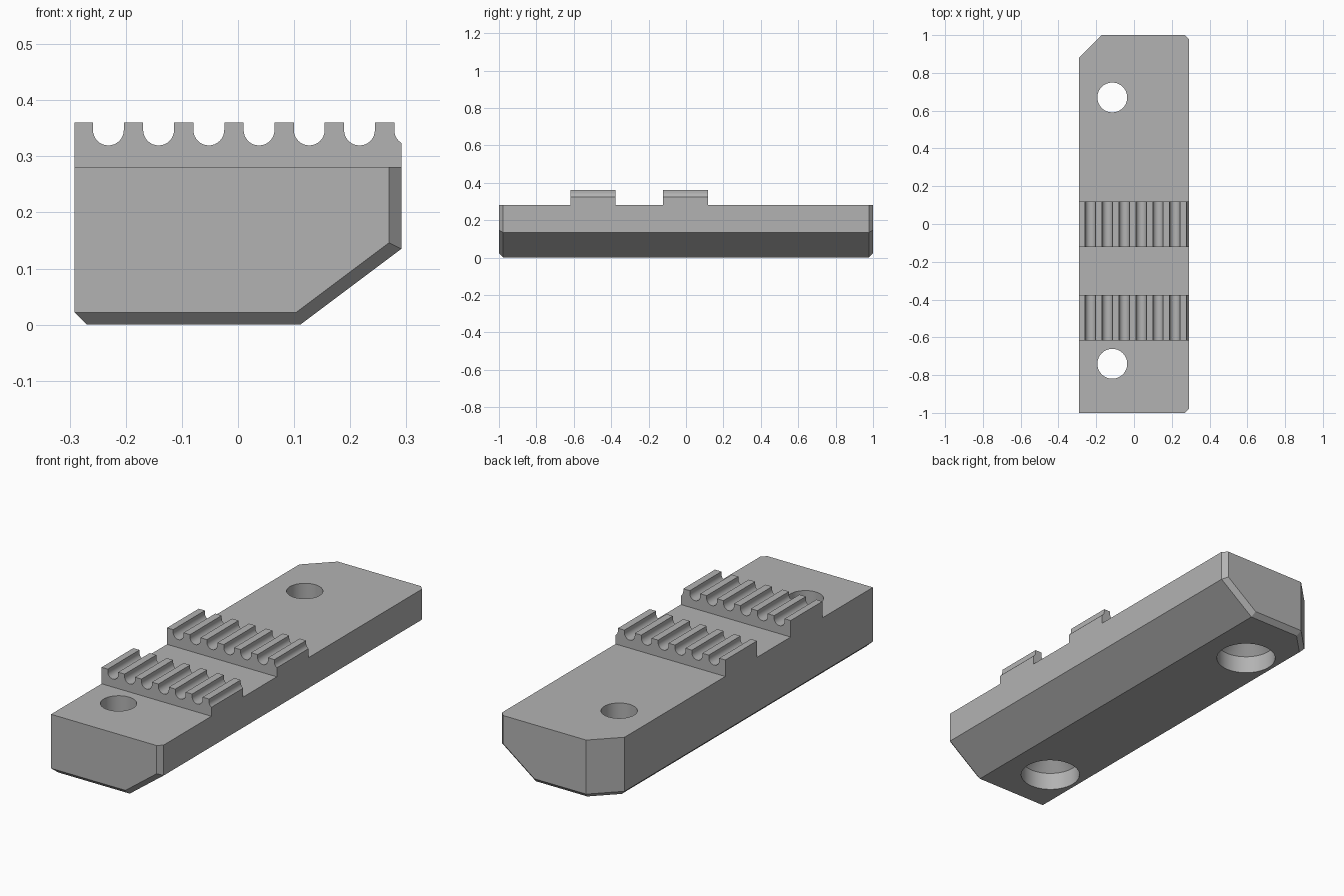
import bpy, bmesh, math
from mathutils import Vector

if "Cube" in bpy.data.objects:
    bpy.data.objects.remove(bpy.data.objects["Cube"])

HALF_W, BODY_H, RIDGE_H, CHAMFER = 0.291, 0.281, 0.36, 0.022

grey = bpy.data.materials.new("plain grey")
grey.use_nodes = True
colour = (0.45, 0.45, 0.45, 1)
grey.diffuse_color = colour
grey.node_tree.nodes["Principled BSDF"].inputs["Base Color"].default_value = colour


def make_object(name, bm):
    bmesh.ops.recalc_face_normals(bm, faces=bm.faces)
    mesh = bpy.data.meshes.new(name)
    bm.to_mesh(mesh)
    bm.free()
    mesh.materials.append(grey)
    obj = bpy.data.objects.new(name, mesh)
    bpy.context.collection.objects.link(obj)
    return obj


def activate(obj):
    bpy.ops.object.select_all(action='DESELECT')
    obj.select_set(True)
    bpy.context.view_layer.objects.active = obj


def slice_off(bm, normal, distance):
    """Remove everything beyond a plane and cap the cut."""
    normal = Vector(normal)
    length = normal.length
    normal = normal / length
    geom = bm.verts[:] + bm.edges[:] + bm.faces[:]
    cut = bmesh.ops.bisect_plane(bm, geom=geom, plane_co=normal * distance / length,
                                 plane_no=normal, clear_outer=True, dist=1e-6)
    edges = [e for e in cut["geom_cut"] if isinstance(e, bmesh.types.BMEdge)]
    bmesh.ops.contextual_create(bm, geom=edges)


def plane(normal, point):
    normal = Vector(normal).normalized()
    return normal, normal.dot(Vector(point))


# Body: a block trimmed by a sloped underside, a cut corner and edge chamfers
front = plane((0, -1, 0), (0, -1, 0))
back = plane((0, 1, 0), (0, 1, 0))
left = plane((1, 0, 0), (HALF_W, 0, 0))
right = plane((-1, 0, 0), (-HALF_W, 0, 0))
bottom = plane((0, 0, -1), (0, 0, 0))
slope = plane((0.6, 0, -0.8), (0.111, 0, 0))
corner = plane((-1, 1, 0), (-HALF_W, 0.88, 0))

bm = bmesh.new()
bmesh.ops.create_cube(bm, size=1)
for v in bm.verts:
    v.co = (v.co.x * 2 * HALF_W, v.co.y * 2, (v.co.z + 0.5) * BODY_H)
slice_off(bm, *slope)
slice_off(bm, *corner)
chamfered = [(end, side) for end in (front, back) for side in (bottom, slope, left)]
chamfered += [(right, bottom), (corner, bottom)]
for (n1, d1), (n2, d2) in chamfered:
    slice_off(bm, n1 + n2, d1 + d2 - CHAMFER)
body = make_object("body", bm)

# Screw holes: narrow on top, coned out to a wide recess underneath
HOLE = [(0.135, -0.05), (0.135, 0.085), (0.079, 0.141), (0.079, 0.35)]
SIDES = 48
for y in (0.67, -0.74):
    bm = bmesh.new()
    rings = []
    for radius, z in HOLE:
        angles = [math.tau * i / SIDES for i in range(SIDES)]
        rings.append([bm.verts.new((radius * math.cos(a) - 0.115, radius * math.sin(a) + y, z))
                      for a in angles])
    for low, high in zip(rings, rings[1:]):
        for i in range(SIDES):
            j = (i + 1) % SIDES
            bm.faces.new((low[i], low[j], high[j], high[i]))
    bm.faces.new(rings[0])
    bm.faces.new(rings[-1])
    cutter = make_object("hole_cutter", bm)
    cutter.hide_render = True
    activate(body)
    mod = body.modifiers.new("hole", 'BOOLEAN')
    mod.operation, mod.solver, mod.object = 'DIFFERENCE', 'EXACT', cutter
    bpy.ops.object.modifier_apply(modifier=mod.name)
    bpy.data.objects.remove(cutter)

# Ridge profile: seven round-bottomed grooves, the last one open at the side
GROOVE_R, GROOVE_Z, PITCH, STEPS = 0.0275, 0.347, 0.0895, 16
profile = [(-HALF_W, BODY_H), (-HALF_W, RIDGE_H)]
for k in range(7):
    centre = -0.231 + k * PITCH
    profile.append((centre - GROOVE_R, RIDGE_H))
    for i in range(STEPS + 1):
        a = math.pi * (1 + i / STEPS)
        profile.append((centre + GROOVE_R * math.cos(a), GROOVE_Z + GROOVE_R * math.sin(a)))
    profile.append((centre + GROOVE_R, RIDGE_H))
profile = [p for p in profile if p[0] < HALF_W - 0.001]
profile += [(HALF_W, 0.324), (HALF_W, BODY_H)]

# Two toothed ridges across the top
ridges = []
for name, y in (("front_ridge", -0.497), ("middle_ridge", -0.002)):
    bm = bmesh.new()
    face = bm.faces.new([bm.verts.new((x, y - 0.12, z)) for x, z in profile])
    grown = bmesh.ops.extrude_face_region(bm, geom=[face])
    for v in grown["geom"]:
        if isinstance(v, bmesh.types.BMVert):
            v.co.y += 0.24
    ridges.append(make_object(name, bm))

for obj in [body] + ridges:
    activate(obj)
    bpy.ops.object.shade_smooth_by_angle(angle=math.radians(25))
